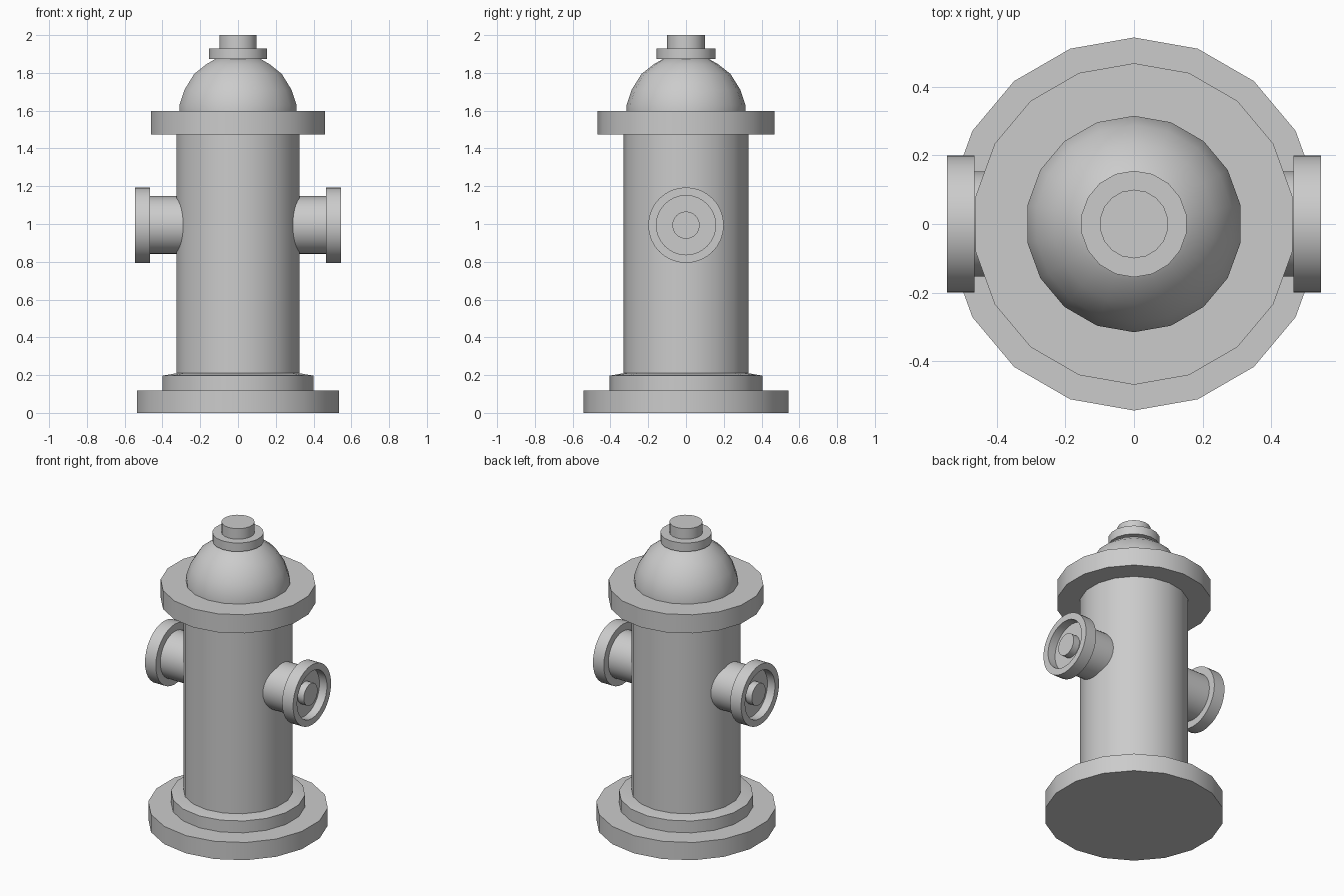
import bpy, bmesh
from math import sin, cos, pi

if "Cube" in bpy.data.objects:
    bpy.data.objects.remove(bpy.data.objects["Cube"])


def lathe(name, profile, sides=18, axis='Z', height=0.0):
    """Closed solid turned from (radius, position) pairs, first vertex on +y."""
    bm = bmesh.new()
    rings = []
    for r, p in profile:
        ring = []
        for i in range(sides):
            a = pi / 2 + 2 * pi * i / sides
            u, v = r * cos(a), r * sin(a)
            ring.append(bm.verts.new((u, v, p) if axis == 'Z' else (p, v, u + height)))
        rings.append(ring)
    for a, b in zip(rings, rings[1:]):
        for i in range(sides):
            j = (i + 1) % sides
            bm.faces.new((a[i], a[j], b[j], b[i]))
    bm.faces.new(rings[0])
    bm.faces.new(rings[-1])
    bmesh.ops.recalc_face_normals(bm, faces=bm.faces)
    mesh = bpy.data.meshes.new(name)
    bm.to_mesh(mesh)
    bm.free()
    ob = bpy.data.objects.new(name, mesh)
    bpy.context.collection.objects.link(ob)
    bpy.ops.object.select_all(action='DESELECT')
    ob.select_set(True)
    bpy.context.view_layer.objects.active = ob
    bpy.ops.object.shade_smooth_by_angle(angle=pi / 6)
    return ob


# Stepped foot
lathe("base", [(0.543, 0), (0.543, 0.118), (0.405, 0.118), (0.405, 0.197), (0.33, 0.21)])
# Barrel
lathe("barrel", [(0.33, 0.19), (0.33, 1.5)])
# Wide collar under the dome
lathe("collar", [(0.468, 1.475), (0.468, 1.598)])
# Dome
lathe("dome", [(0.315, 1.58), (0.315, 1.63), (0.288, 1.71), (0.235, 1.795),
               (0.17, 1.846), (0.11, 1.88)])
# Top washer and nut
lathe("top_washer", [(0.155, 1.873), (0.155, 1.93)])
lathe("top_nut", [(0.1, 1.92), (0.1, 2.0)])

# Side outlets with recessed caps, mirrored to the other side
outlet = lathe("side_outlet", [(0.153, 0.27), (0.153, 0.465), (0.2, 0.465), (0.2, 0.545),
                               (0.157, 0.545), (0.157, 0.49)], 32, 'X', 0.994)
nut = lathe("outlet_nut", [(0.072, 0.48), (0.072, 0.535)], 32, 'X', 0.994)
for ob in (outlet, nut):
    mod = ob.modifiers.new("Mirror", 'MIRROR')
    mod.use_axis = (True, False, False)
    mod.use_mirror_merge = False
